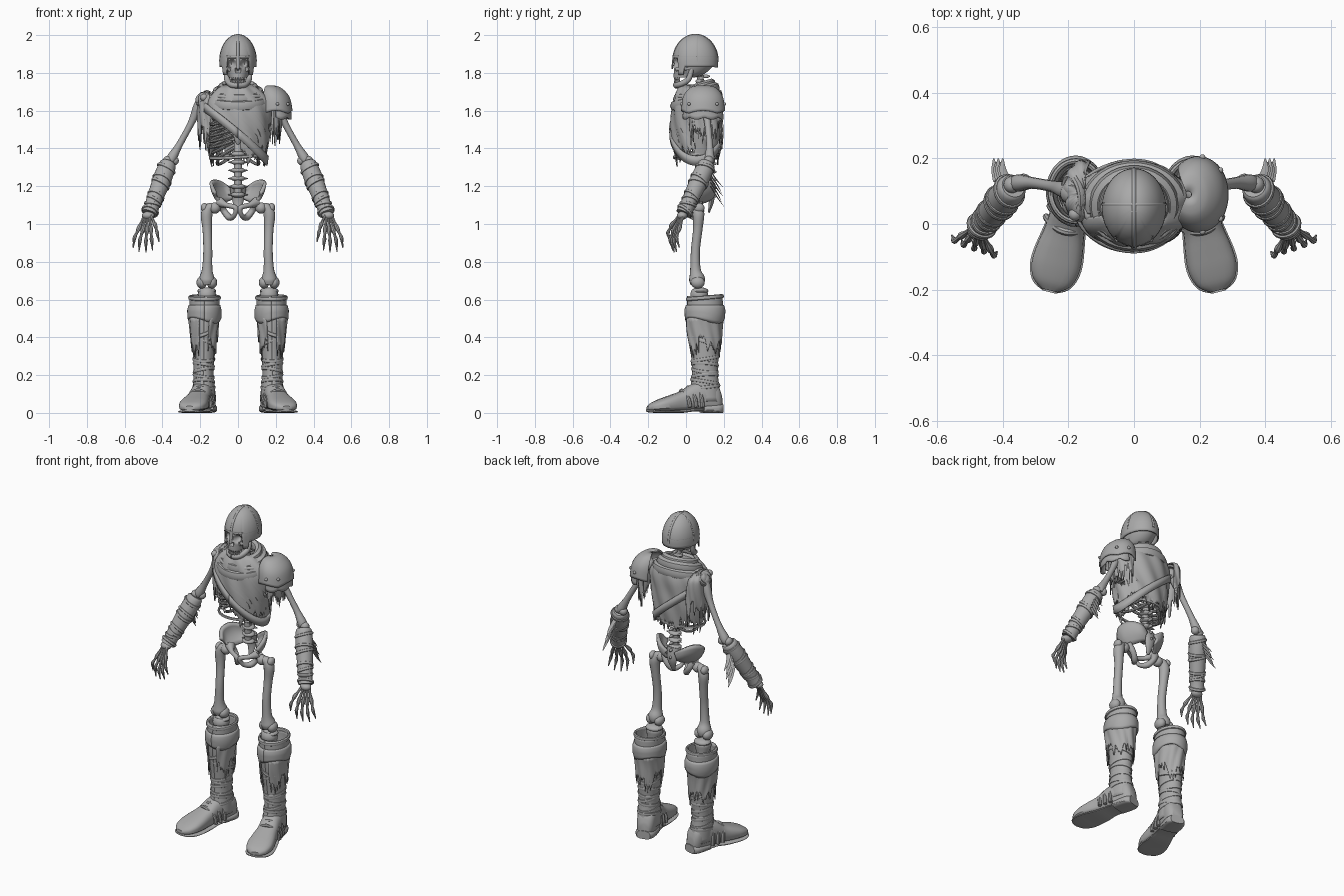
import bpy, bmesh, math, random
from mathutils import Vector as V, Matrix

random.seed(4)
sin, cos, pi = math.sin, math.cos, math.pi
grey = bpy.data.materials.new("bone_grey")
grey.diffuse_color = (0.4, 0.4, 0.4, 1)
parts = []


def part(name, mirror=False, thick=0):
    bm = bmesh.new()
    parts.append((name, bm, mirror, thick))
    return bm


def skin(bm, rows, closed=True, caps=False, keep=None):
    vs = [[bm.verts.new(p) for p in r] for r in rows]
    n = len(vs[0])
    for a, b in zip(vs, vs[1:]):
        for i in range(n if closed else n - 1):
            q = (a[i], a[(i + 1) % n], b[(i + 1) % n], b[i])
            if keep is None or keep(sum((v.co for v in q), V()) / 4):
                bm.faces.new(q)
    if caps:
        bm.faces.new(vs[0]), bm.faces.new(vs[-1])


def smooth(pts, n=5):
    p = [pts[0]] + list(pts) + [pts[-1]]
    out = []
    for a, b, c, d in zip(p, p[1:], p[2:], p[3:]):
        for k in range(n):
            t = k / n
            out.append(tuple(0.5 * (2 * y + (z - x) * t + (2 * x - 5 * y + 4 * z - w) * t * t
                             + (3 * y - x - 3 * z + w) * t ** 3) for x, y, z, w in zip(a, b, c, d)))
    return out + [tuple(pts[-1])]


def tube(bm, pts, seg=10, n=5, flat=1.0):
    """Sweep a round section along points (x, y, z, radius)."""
    pts = smooth(pts, n)
    P = [V(p[:3]) for p in pts]
    rows, u = [], None
    for i, p in enumerate(P):
        t = (P[min(i + 1, len(P) - 1)] - P[max(i - 1, 0)]).normalized()
        if u is None:
            u = V((1, 0, 0)) if abs(t.x) < 0.8 else V((0, 0, 1))
        u = (u - t * u.dot(t)).normalized()
        w = t.cross(u)
        rows.append([p + pts[i][3] * (u * cos(a) + w * sin(a) * flat)
                     for a in (2 * pi * k / seg for k in range(seg))])
    skin(bm, rows, caps=True)


def ring(bm, c, axis, rx, ry, r, tilt=0.0, phase=0.0, seg=36):
    """Closed roll of cloth or strap around an axis."""
    axis = V(axis).normalized()
    u = V((0, 1, 0)).cross(axis).normalized()
    w = axis.cross(u)
    rows = []
    for k in range(seg + 1):
        a = 2 * pi * k / seg
        d = u * cos(a) + w * sin(a)
        p = V(c) + u * rx * cos(a) + w * ry * sin(a) + axis * tilt * sin(a + phase)
        rows.append([p + r * (d * cos(b) + axis * sin(b) * 1.25) for b in (pi * j / 4 for j in range(8))])
    skin(bm, rows)


def ball(bm, c, r):
    r = r if isinstance(r, tuple) else (r, r, r)
    bmesh.ops.create_uvsphere(bm, u_segments=16, v_segments=10, radius=1,
                              matrix=Matrix.Translation(c) @ Matrix.Diagonal((*r, 1)))


def at(prof, z):
    for a, b in zip(prof, prof[1:]):
        if a[2] >= z >= b[2]:
            t = (a[2] - z) / max(a[2] - b[2], 1e-6)
            return [x + (y - x) * t for x, y in zip(a, b)]
    return prof[0] if z > prof[0][2] else prof[-1]


def around(prof, z, a, off=0.0):
    cx, cy, _, rx, ry = at(prof, z)
    return V((cx + (rx + off) * sin(a), cy - (ry + off) * cos(a), z))


def shell(bm, prof, a0, a1, hem, cols=60, nv=14, power=1.0, fold=0.0, keep=None):
    """Cloth or plate wrapped round a profile of (cx, cy, z, rx, ry); angle 0 faces front."""
    start = a0 if callable(a0) else lambda z: a0
    hems = [hem(i / cols) for i in range(cols + 1)]
    rows = []
    for j in range(nv + 1):
        row = []
        for i in range(cols + 1):
            z = prof[0][2] + (hems[i] - prof[0][2]) * (j / nv) ** power
            s = start(z)
            a = math.radians(s + (a1 - s) * i / cols)
            row.append(around(prof, z, a, fold * sin(a * 9 + z * 25)))
        rows.append(row)
    skin(bm, rows, closed=False, keep=keep)


def ragged(z, amp):
    return lambda u: z - amp * random.random() ** 2 - amp * 0.3 * sin(u * 23)


# Skull: face with pressed-in eyes, nose and cheeks
face = smooth([(0, .05, 1.97, .02, .02), (0, .05, 1.94, .07, .085), (0, .05, 1.88, .08, .105),
               (0, .04, 1.84, .078, .105), (0, .02, 1.80, .062, .085), (0, -.01, 1.775, .046, .055)], 6)
dents = [((s * .031, -.055, 1.848), .024, .035) for s in (-1, 1)] + [((0, -.07, 1.812), .014, .03)]
dents += [((s * .06, -.02, 1.79), .025, .015) for s in (-1, 1)]
rows = []
for c in face:
    row = [around(face, c[2], 2 * pi * k / 56) for k in range(56)]
    for p in row:
        for q, r, d in dents:
            p += V((0, 1, 0)) * d * max(0, 1 - ((p - V(q)).length / r) ** 2)
    rows.append(row)
bm = part("skull")
skin(bm, rows, caps=True)
bm = part("teeth")
for i in range(8):
    a = (i - 3.5) * .28
    for z in (1.772, 1.754):
        ball(bm, (.04 * sin(a), -.012 - .046 * cos(a), z), (.0055, .006, .011))
bm = part("jaw", True)
tube(bm, [(.062, .03, 1.82, .012), (.057, .012, 1.765, .016), (.035, -.035, 1.738, .016), (-.002, -.052, 1.735, .018)])
tube(bm, [(.062, .03, 1.825, .008), (.064, -.01, 1.822, .01), (.045, -.05, 1.82, .012)])

# Helmet with crossing ridges, cheek strips and nose guard
dome = [(0, .05, 1.86 + .14 * cos(t), .093 * sin(t) + .001, .115 * sin(t) + .001) for t in (pi / 2 * k / 14 for k in range(15))]
dome.append((0, .05, 1.77, .092, .112))


def helmet_hem(u):
    d = abs(u * 360 - 180)
    return 1.885 if d > 142 else 1.79 if d > 122 else 1.83


shell(part("helmet", thick=.008), dome, 0, 360, helmet_hem, 72, 18, 1.7)
bm = part("helmet_ridges")
arc = [pi * (k / 12 - .5) for k in range(13)]
tube(bm, [(0, .05 + .116 * sin(t), 1.86 + .139 * cos(t), .008) for t in arc])
tube(bm, [(.094 * sin(t), .06, 1.86 + .139 * cos(t), .006) for t in arc])
tube(bm, [(0, -.064, 1.89, .011), (0, -.07, 1.85, .010), (0, -.074, 1.82, .008)], flat=.5)
ring(bm, (0, .05, 1.885), (0, 0, 1), .091, .113, .006)

# Spine
bm = part("spine")
tube(bm, [(0, .07, 1.82, .018), (0, .09, 1.68, .02), (0, .14, 1.52, .02), (0, .1, 1.32, .022), (0, .1, 1.15, .02)])
for z, y, r in [(1.79, .07, .026), (1.755, .075, .027), (1.72, .08, .028)] + [(1.37 - .043 * k, .105, .038) for k in range(6)]:
    ball(bm, (0, y, z), (r, r * .9, .016))
    ball(bm, (0, y + .01, z), (r * 1.4, .01, .008))
    ball(bm, (0, y + .035, z - .008), (.008, .022, .009))
tube(bm, [(0, .12, 1.2, .045), (0, .135, 1.13, .032), (0, .12, 1.06, .01)], flat=.5)

# Ribcage
bm = part("ribs", True)
for k in range(10):
    z = 1.65 - .03 * k
    rx, ry = .105 + .05 * sin(pi * (k + 1) / 11) - .001 * k, .1 + .02 * sin(pi * (k + 1) / 11)
    end = 12 if k < 7 else 12 + (k - 6) * 18
    pts = []
    for j in range(9):
        a = math.radians(175 + (end - 175) * j / 8)
        pts.append((rx * sin(a), .055 - ry * cos(a), z - .07 * sin(pi * j / 10) + .01 * j / 8, .0085))
    tube(bm, pts, 8, 3)
tube(bm, [(.01, -.05, 1.66, .015), (.09, -.03, 1.675, .011), (.18, .08, 1.665, .016)])
bm = part("sternum")
tube(bm, [(0, -.04, 1.65, .026), (0, -.062, 1.58, .02), (0, -.066, 1.47, .024), (0, -.06, 1.42, .008)], flat=.5)

# Torn tunic, open over the ribs
torso = smooth([(0, .06, 1.735, .08, .085), (0, .06, 1.70, .13, .11), (0, .06, 1.64, .175, .125),
                (0, .055, 1.56, .172, .13), (0, .055, 1.46, .163, .13), (0, .055, 1.30, .142, .112)], 5)


def tunic_keep(p):
    return not (p.x > .1 and ((p.y - .06) / .04) ** 2 + ((p.z - 1.5 + .4 * (p.y - .06)) / .022) ** 2 < 1)


shell(part("tunic", thick=.007), torso, lambda z: max(-70, min(5, 5 - (z - 1.46) * 420)), 285,
      ragged(1.40, .085), 110, 18, 1, .004, tunic_keep)
bm = part("chest_strap", thick=.01)
band = []
for k in range(61):
    a = 2 * pi * k / 60
    zc = 1.48 - .145 * sin(a)
    band.append([around(torso, zc + d, a, .008) for d in (-.026, .026)])
skin(bm, band, closed=False)
ring(part("waist_cord"), (0, .055, 1.36), (0, 0, 1), .148, .118, .007, .012, 1)

# Scarf rolls round the neck
bm = part("scarf")
for z, rx, ry, r, tilt in ((1.715, .085, .08, .024, .025), (1.69, .112, .098, .026, .03), (1.655, .14, .115, .024, .03)):
    ring(bm, (0, .055, z), (0, 0, 1), rx, ry, r, tilt)

# Shoulder plate and tattered sleeves
plate = smooth([(.165, .09, 1.73, .01, .01), (.175, .09, 1.718, .05, .065), (.19, .09, 1.66, .083, .105), (.2, .09, 1.54, .09, .115)], 6)
shell(part("shoulder_plate", thick=.009), plate, -40, 220, lambda u: 1.585 + .015 * abs(sin(u * 9.4)), 50, 14, 1.5)
lame = [(.2, .09, 1.63, .075, .1), (.2, .09, 1.54, .082, .106)]
shell(part("lower_shoulder_plate", thick=.008), lame, 0, 180, lambda u: 1.565 - .012 * abs(sin(u * 12)), 40, 4)
bm = part("plate_rivets")
for a in (10, 50, 130, 170):
    ball(bm, around(plate, 1.635, math.radians(a), .006), .009)
sleeve = smooth([(-.15, .1, 1.70, .01, .01), (-.16, .1, 1.69, .04, .06), (-.155, .1, 1.63, .058, .09), (-.15, .1, 1.35, .055, .088)], 5)
shell(part("torn_sleeve", thick=.006), sleeve, -200, 10, ragged(1.53, .12), 60, 14, 1.3, .003)
sleeve2 = [(.17, .1, 1.62, .06, .09), (.165, .1, 1.35, .055, .08)]
shell(part("left_torn_sleeve", thick=.006), sleeve2, 20, 190, ragged(1.54, .11), 50, 8, 1, .003)
bm = part("shoulder_knot")
ring(bm, (-.185, .09, 1.665), (-.8, 0, .6), .04, .055, .011, .01)
ball(bm, (-.18, .03, 1.67), .02)

# Upper arms
bm = part("upper_arm", True)
tube(bm, [(.195, .1, 1.655, .026), (.215, .105, 1.61, .026), (.25, .115, 1.53, .018), (.31, .125, 1.42, .018),
          (.35, .125, 1.35, .027), (.36, .125, 1.325, .022)])
ball(bm, (.19, .095, 1.655), .036)
ball(bm, (.337, .13, 1.335), .024)
ball(bm, (.372, .12, 1.335), .026)

# Forearm guards with wraps
A, B = V((.368, .115, 1.325)), V((.47, -.012, 1.055))
axis = B - A
bm = part("forearm_guard", True)
tube(bm, [(*(A + axis * t), r) for t, r in ((0, .036), (.06, .046), (.3, .05), (.6, .045), (.85, .04), (1, .042))], 18)
for t, r in ((.12, .047), (.34, .048), (.42, .047), (.66, .042), (.74, .04), (.82, .039), (.95, .041)):
    ring(bm, A + axis * t, axis, r, r, .007, .01, t * 20, 24)
bm = part("arm_tatters", True)
for k in range(5):
    tube(bm, [(.385 + .008 * k, .13, 1.28 - .02 * k, .013), (.40 + .006 * k, .165, 1.23 - .022 * k, .011),
              (.40 + .007 * k, .20 - .012 * (k % 2), 1.19 - .024 * k, .002)], 6, 3, .3)

# Hands
bm = part("hand", True)
ball(bm, (.475, -.02, 1.045), (.034, .028, .022))
tips = [(.555, -.035, .875), (.525, -.05, .852), (.487, -.062, .85), (.452, -.07, .86), (.418, -.085, .905)]
for k, tip in enumerate(tips):
    f = k / 4
    knuckle = V((.525 - .085 * f, -.035 - .04 * f, .965 + .012 * abs(k - 2) / 2 + (.02 if k == 4 else 0)))
    root, tip = V((.495 - .035 * f, -.015 - .02 * f, 1.045)), V(tip)
    mid = knuckle.lerp(tip, .48) + V((.008 - .01 * f, -.016, 0))
    tube(bm, [(*root, .01), (*root.lerp(knuckle, .5), .007), (*knuckle, .012), (*knuckle.lerp(mid, .5), .007),
              (*mid, .01), (*mid.lerp(tip, .5), .006), (*tip, .003)], 8, 3)

# Pelvis
bm = part("hip_wings", True, .018)
crest = smooth([(.025, .14, 1.18), (.07, .145, 1.215), (.12, .1, 1.235), (.142, .04, 1.215), (.12, .005, 1.165)], 4)
base = smooth([(.03, .13, 1.135), (.05, .115, 1.125), (.07, .09, 1.115), (.085, .06, 1.11), (.09, .04, 1.115)], 4)
skin(bm, [[V(c).lerp(V(b), t) + V((.012, .012, 0)) * sin(pi * t) for c, b in zip(crest, base)]
          for t in (k / 6 for k in range(7))], closed=False)
bm = part("lower_pelvis", True)
tube(bm, [(.095, .06, 1.115, .028), (.06, .025, 1.1, .014), (.012, .005, 1.085, .014), (.02, .02, 1.045, .012),
          (.045, .06, 1.035, .018), (.075, .08, 1.07, .017), (.095, .065, 1.11, .024)])

# Thighs and shin tops
bm = part("thigh_bone", True)
ball(bm, (.122, .06, 1.085), .03)
tube(bm, [(.122, .06, 1.085, .022), (.15, .063, 1.085, .026), (.166, .066, 1.05, .031), (.163, .062, .97, .025), (.160, .05, .86, .024),
          (.163, .05, .76, .028), (.165, .058, .71, .042), (.165, .06, .68, .036)], 14)
ball(bm, (.177, .07, 1.085), (.02, .028, .026))
for x in (.138, .192):
    ball(bm, (x, .062, .69), (.028, .037, .032))
bm = part("shin_bone", True)
tube(bm, [(.165, .07, .655, .036), (.165, .07, .625, .048), (.168, .08, .57, .034), (.17, .09, .5, .03)], 14)
ball(bm, (.165, .075, .645), (.05, .044, .02))

# Boot shafts, cuffs, wraps and torn flaps
boot = smooth([(.176, .1, .62, .076, .09), (.178, .1, .54, .074, .09), (.18, .095, .45, .062, .083), (.18, .1, .33, .055, .072),
               (.182, .1, .22, .049, .064), (.18, .1, .12, .054, .075), (.178, .1, .05, .055, .082)], 5)
shell(part("boot_shaft", True, .008), boot, 0, 360, lambda u: .06, 40, 24)
bm = part("boot_wraps", True)
ring(bm, (.177, .1, .61), (0, 0, 1), .078, .092, .009, .008)
for z, t, p in ((.285, .012, 0), (.255, .01, 2), (.225, .012, 4), (.195, .01, 1), (.165, .012, 3), (.135, .01, 0), (.36, .03, 2.5), (.44, .035, 5.5)):
    c = at(boot, z)
    ring(bm, c[:3], (0, 0, 1), c[3], c[4], .009, t, p)
bm = part("boot_cuff", True, .012)
cuff = [(.178, .1, .57, .078, .095), (.178, .1, .545, .085, .103), (.178, .1, .50, .084, .1), (.179, .098, .485, .076, .094)]
shell(bm, cuff, 0, 360, lambda u: .49 + .015 * sin(u * 4 * pi), 40, 6)
flap = [(c[0], c[1], c[2], c[3] + .011, c[4] + .011) for c in boot if c[2] < .52]
shell(part("boot_flap", True, .006), flap, 20, 340, ragged(.39, .1), 56, 8, 1, .003)

# Feet: lofted shoe turned outward, with sole and heel
heel, toe = V((.158, .19, 0)), V((.258, -.205, 0))
ax = (toe - heel).normalized()
side = V((-ax.y, ax.x, 0))


def shoe(bm, sections):
    rows = []
    for s, w, h, b in smooth(sections, 4):
        row = []
        for k in range(20):
            c, d = cos(pi * k / 10), sin(pi * k / 10)
            x = w * math.copysign(abs(c) ** .7, c)
            z = (b + h) / 2 + (h - b) / 2 * math.copysign(abs(d) ** (.9 if d > 0 else .4), d)
            row.append(heel + ax * s + side * x + V((0, 0, z)))
        rows.append(row)
    skin(bm, rows, caps=True)


bm = part("shoe", True)
shoe(bm, [(.004, .03, .09, .02), (.03, .05, .15, .015), (.1, .057, .17, .015), (.17, .058, .15, .015), (.22, .062, .118, .014),
          (.28, .072, .095, .012), (.335, .074, .075, .012), (.38, .058, .055, .012), (.405, .025, .036, .015)])
shoe(bm, [(0, .035, .018, .006), (.05, .058, .018, .006), (.15, .056, .022, .008), (.22, .066, .016, 0),
          (.3, .079, .014, 0), (.35, .076, .014, 0), (.39, .056, .016, .002), (.41, .02, .018, .006)])
shoe(bm, [(0, .04, .05, 0), (.03, .057, .05, 0), (.11, .057, .045, 0)])
bm = part("instep_straps", True)
for s, w, h in ((.15, .06, .15), (.185, .062, .135), (.22, .065, .118)):
    arch = [heel + ax * (s - .03 * cos(t) ** 2) + side * w * cos(t) + V((0, 0, .03 + (h - .03) * sin(t))) for t in (pi * k / 8 for k in range(9))]
    tube(bm, [(*p, .011) for p in arch], 8, 3)

# Turn every part into an object
for name, bm, mirror, thick in parts:
    bmesh.ops.recalc_face_normals(bm, faces=bm.faces)
    me = bpy.data.meshes.new(name)
    bm.to_mesh(me)
    bm.free()
    me.materials.append(grey)
    ob = bpy.data.objects.new(name, me)
    bpy.context.collection.objects.link(ob)
    if thick:
        m = ob.modifiers.new("thickness", 'SOLIDIFY')
        m.thickness, m.offset = thick, 0
    if mirror:
        ob.modifiers.new("mirror", 'MIRROR').use_mirror_merge = False
    ob.select_set(True)
    bpy.context.view_layer.objects.active = ob
bpy.ops.object.shade_smooth_by_angle(angle=math.radians(40))
